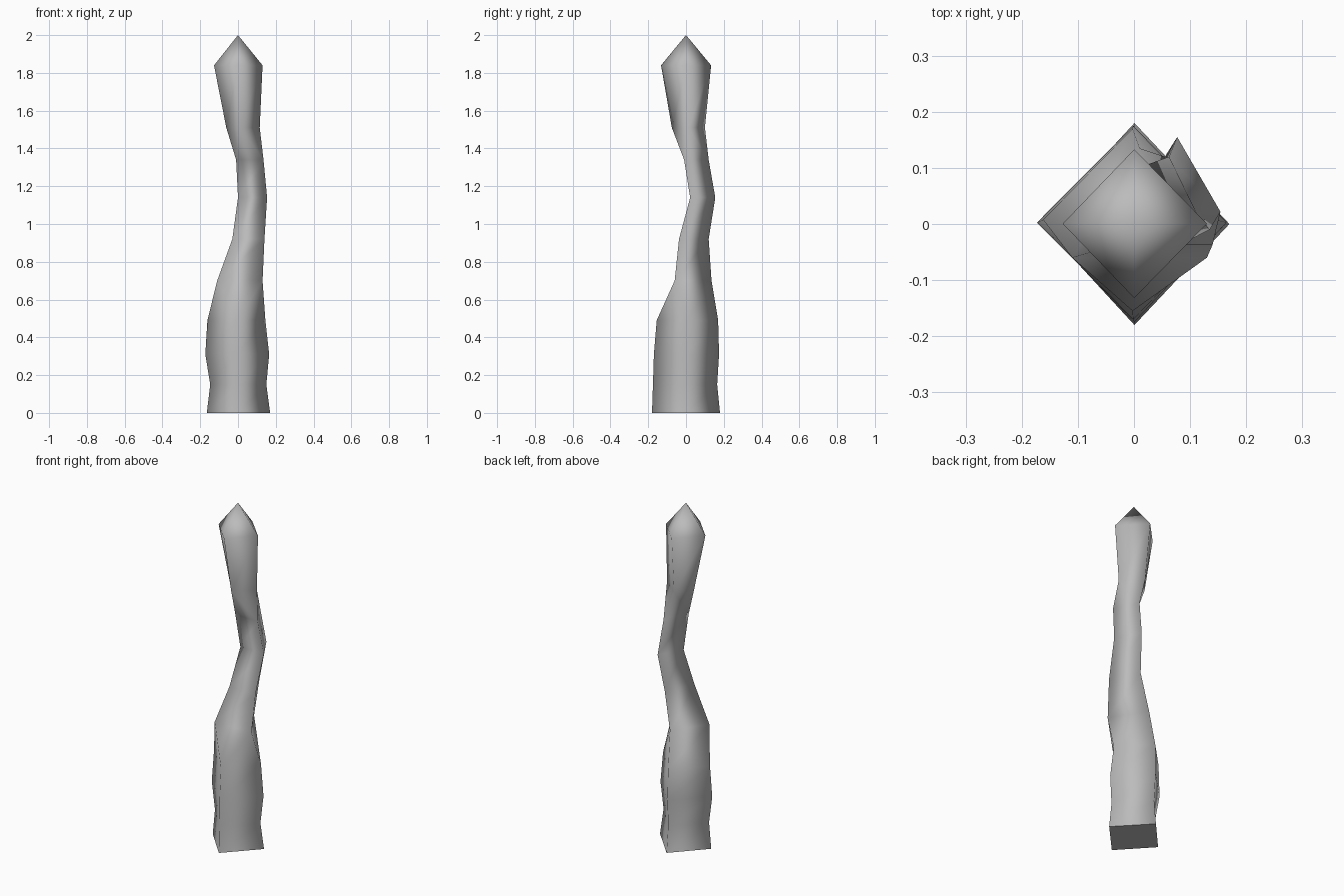
import bpy
import bmesh

cube = bpy.data.objects.get("Cube")
if cube:
    bpy.data.objects.remove(cube, do_unlink=True)

# Flat grey material
grey = bpy.data.materials.new("plain grey")
grey.use_nodes = True
colour = (0.5, 0.5, 0.5, 1)
grey.diffuse_color = colour
grey.node_tree.nodes["Principled BSDF"].inputs["Base Color"].default_value = colour

bm = bmesh.new()


def diamond(z, left, right, front, back):
    """Four corners: front, right, back, left."""
    cx, cy = (left + right) / 2, (front + back) / 2
    tip_x = cx * 0.3
    pts = [(tip_x, front), (right, cy), (tip_x, back), (left, cy)]
    return [bm.verts.new((x, y, z)) for x, y in pts]


def triangle(z, left, right, front, back):
    """Three corners: front left, front right, back."""
    pts = [(left, front), (right, front), ((left + right) / 2, back)]
    return [bm.verts.new((x, y, z)) for x, y in pts]


def bridge(a, b):
    """Join two rings with the same number of corners."""
    n = len(a)
    for i in range(n):
        j = (i + 1) % n
        bm.faces.new((a[i], a[j], b[j], b[i]))


def split(four, three):
    """Join a diamond to a triangle, its front corner opening into a flat side."""
    f, r, k, l = four
    a, b, c = three
    for face in ((l, f, a), (f, b, a), (f, r, b), (r, k, c, b), (k, l, a, c)):
        bm.faces.new(face)


# Thick diamond foot, thin triangular waist, swelling diamond head
foot = [diamond(*p) for p in (
    (0, -0.165, 0.17, -0.18, 0.18),
    (0.15, -0.147, 0.15, -0.175, 0.165),
    (0.31, -0.173, 0.165, -0.17, 0.175),
    (0.49, -0.162, 0.145, -0.155, 0.17))]
waist = [triangle(*p) for p in (
    (0.70, -0.11, 0.13, -0.06, 0.135),
    (0.92, -0.03, 0.14, -0.037, 0.12),
    (1.14, 0.0, 0.154, 0.022, 0.155),
    (1.34, -0.01, 0.135, -0.01, 0.12))]
head = [diamond(*p) for p in (
    (1.51, -0.062, 0.115, -0.075, 0.1),
    (1.84, -0.127, 0.13, -0.132, 0.133))]

for section in (foot, waist, head):
    for low, high in zip(section, section[1:]):
        bridge(low, high)
split(foot[-1], waist[0])
split(head[0], waist[-1])

# Pointed tip and flat base
tip = bm.verts.new((0, 0, 2))
top = head[-1]
for i in range(4):
    bm.faces.new((top[i], top[(i + 1) % 4], tip))
base = bm.faces.new(foot[0])

bmesh.ops.recalc_face_normals(bm, faces=bm.faces)
for face in bm.faces:
    face.smooth = face is not base
for edge in base.edges:
    edge.smooth = False

mesh = bpy.data.meshes.new("crooked_spike")
bm.to_mesh(mesh)
bm.free()
mesh.materials.append(grey)
spike = bpy.data.objects.new("crooked_spike", mesh)
bpy.context.collection.objects.link(spike)
